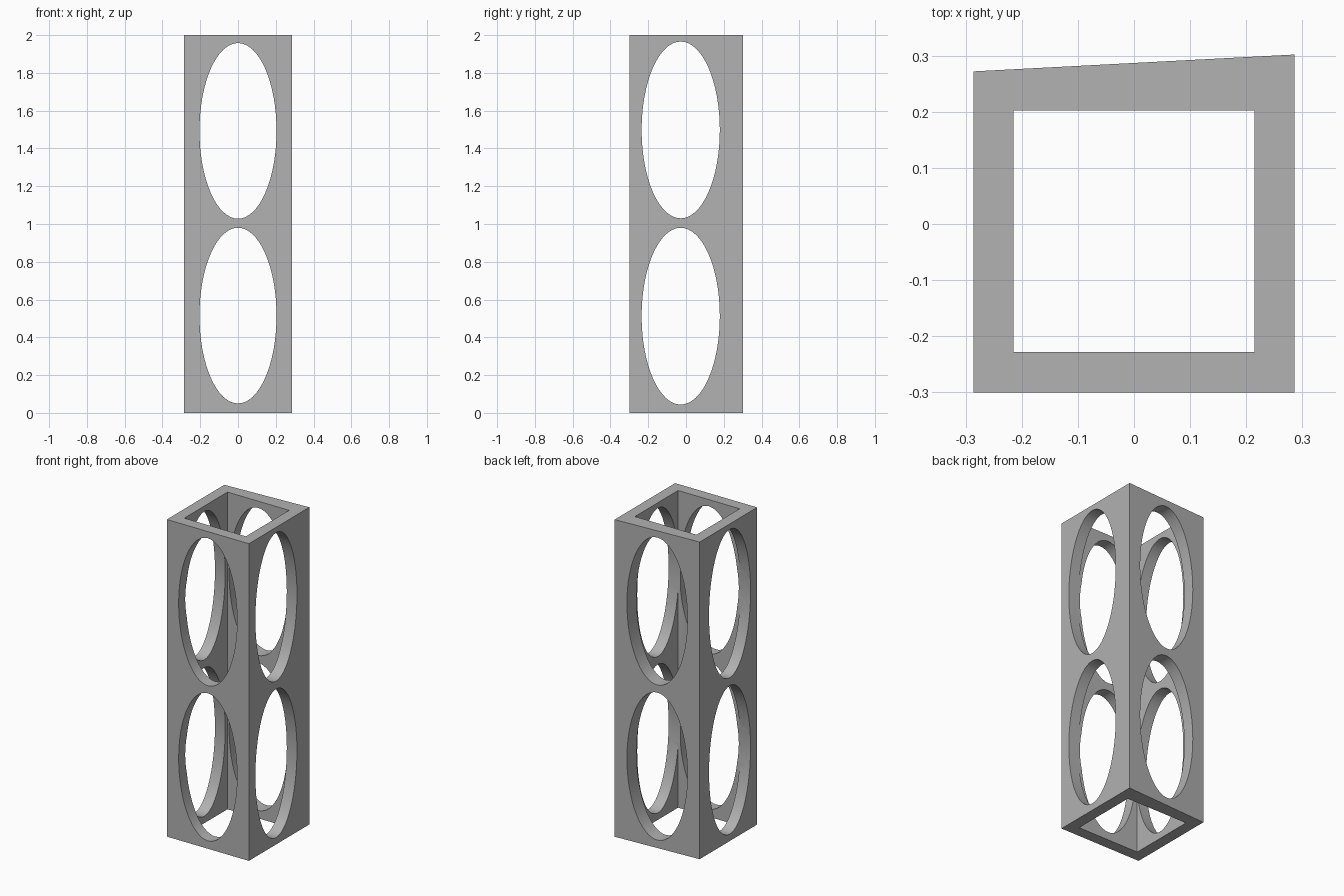
import bpy, bmesh, math
from mathutils import Matrix

if "Cube" in bpy.data.objects:
    bpy.data.objects.remove(bpy.data.objects["Cube"])

grey = bpy.data.materials.new("grey")
grey.diffuse_color = (0.445, 0.445, 0.445, 1)
grey.use_nodes = True
grey.node_tree.nodes["Principled BSDF"].inputs["Base Color"].default_value = grey.diffuse_color


def prism(name, outline, z0, z1):
    """Extrude an outline in the xy plane from z0 to z1."""
    bm = bmesh.new()
    face = bm.faces.new([bm.verts.new((x, y, z0)) for x, y in outline])
    top = bmesh.ops.extrude_face_region(bm, geom=[face])["geom"]
    for v in top:
        if isinstance(v, bmesh.types.BMVert):
            v.co.z = z1
    bmesh.ops.recalc_face_normals(bm, faces=bm.faces)
    mesh = bpy.data.meshes.new(name)
    bm.to_mesh(mesh)
    bm.free()
    mesh.materials.append(grey)
    ob = bpy.data.objects.new(name, mesh)
    bpy.context.collection.objects.link(ob)
    return ob


def oval(name, rx, rz, matrix):
    """Elliptical cylinder used to cut a pair of opposite windows."""
    n = 64
    pts = [(rx * math.cos(2 * math.pi * i / n), rz * math.sin(2 * math.pi * i / n))
           for i in range(n)]
    ob = prism(name, pts, -1, 1)
    ob.data.transform(matrix)
    return ob


# Square tube with a slightly skewed back wall
tower = prism("tower_frame", [(-0.286, -0.3), (0.286, -0.3), (0.286, 0.302), (-0.286, 0.272)], 0, 2)
cutters = [prism("shaft_cutter", [(-0.215, -0.228), (0.215, -0.228), (0.215, 0.202), (-0.215, 0.202)], -0.5, 2.5)]

# Two storeys of oval windows through each pair of walls
lay = Matrix.Rotation(math.pi / 2, 4, 'X')
turn = Matrix.Rotation(math.pi / 2, 4, 'Z')
for z_front, z_side in ((0.515, 0.512), (1.493, 1.498)):
    cutters.append(oval("front_window_cutter", 0.204, 0.465, Matrix.Translation((0, 0, z_front)) @ lay))
    cutters.append(oval("side_window_cutter", 0.207, 0.468,
                        Matrix.Translation((0, -0.028, z_side)) @ turn @ lay))

# Cut the shaft and the windows
bpy.context.view_layer.objects.active = tower
tower.select_set(True)
for c in cutters:
    mod = tower.modifiers.new("cut", 'BOOLEAN')
    mod.operation = 'DIFFERENCE'
    mod.solver = 'EXACT'
    mod.object = c
    bpy.ops.object.modifier_apply(modifier=mod.name)
for c in cutters:
    bpy.data.objects.remove(c)

bpy.ops.object.shade_smooth_by_angle(angle=math.radians(30))
